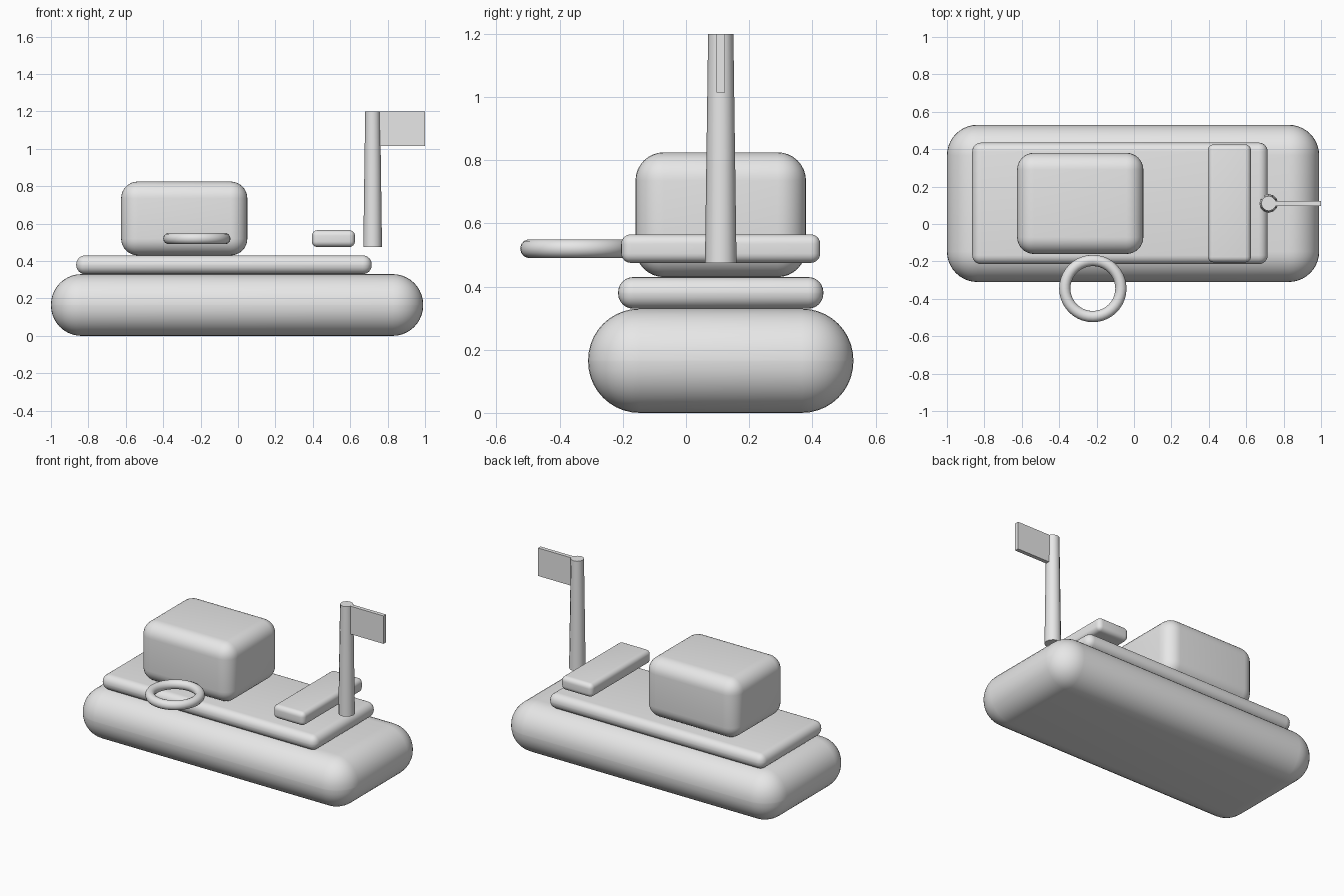
import bpy
from mathutils import Vector

cube = bpy.data.objects.get("Cube")
if cube:
    bpy.data.objects.remove(cube, do_unlink=True)

grey = bpy.data.materials.new("light grey")
grey.use_nodes = True
colour = (0.8, 0.8, 0.8, 1)
grey.diffuse_color = colour
grey.node_tree.nodes["Principled BSDF"].inputs["Base Color"].default_value = colour


def finish(name, bevel=0, segments=6, angle=0.6):
    """Name the active object, round its edges, shade and colour it."""
    ob = bpy.context.object
    ob.name = name
    ob.data.materials.append(grey)
    if bevel:
        mod = ob.modifiers.new("rounding", "BEVEL")
        mod.width = bevel
        mod.segments = segments
        mod.limit_method = "ANGLE"
        bpy.ops.object.modifier_apply(modifier=mod.name)
    bpy.ops.object.shade_smooth_by_angle(angle=angle)
    return ob


def box(name, low, high, bevel=0, segments=6):
    low, high = Vector(low), Vector(high)
    bpy.ops.mesh.primitive_cube_add(size=1, location=(low + high) / 2)
    bpy.context.object.scale = high - low
    bpy.ops.object.transform_apply(location=False, rotation=False, scale=True)
    return finish(name, bevel, segments)


# Hull, deck, cabin and bench
box("hull", (-1, -0.31, 0), (0.99, 0.53, 0.33), 0.163, 10)
box("deck", (-0.865, -0.215, 0.33), (0.715, 0.435, 0.43), 0.048)
box("cabin", (-0.625, -0.16, 0.43), (0.05, 0.38, 0.825), 0.09, 8)
box("bench", (0.395, -0.205, 0.475), (0.625, 0.425, 0.565), 0.03)

# Tapered mast with flag
base, top = 0.475, 1.2
bpy.ops.mesh.primitive_cone_add(vertices=12, radius1=0.05, radius2=0.04,
                                depth=top - base,
                                location=(0.72, 0.11, (base + top) / 2))
finish("mast")
box("flag", (0.73, 0.097, 1.015), (1, 0.123, top))

# Life ring at the side
bpy.ops.mesh.primitive_torus_add(major_radius=0.15, minor_radius=0.03,
                                 major_segments=40, minor_segments=14,
                                 location=(-0.22, -0.345, 0.52))
finish("life_ring", angle=1)
